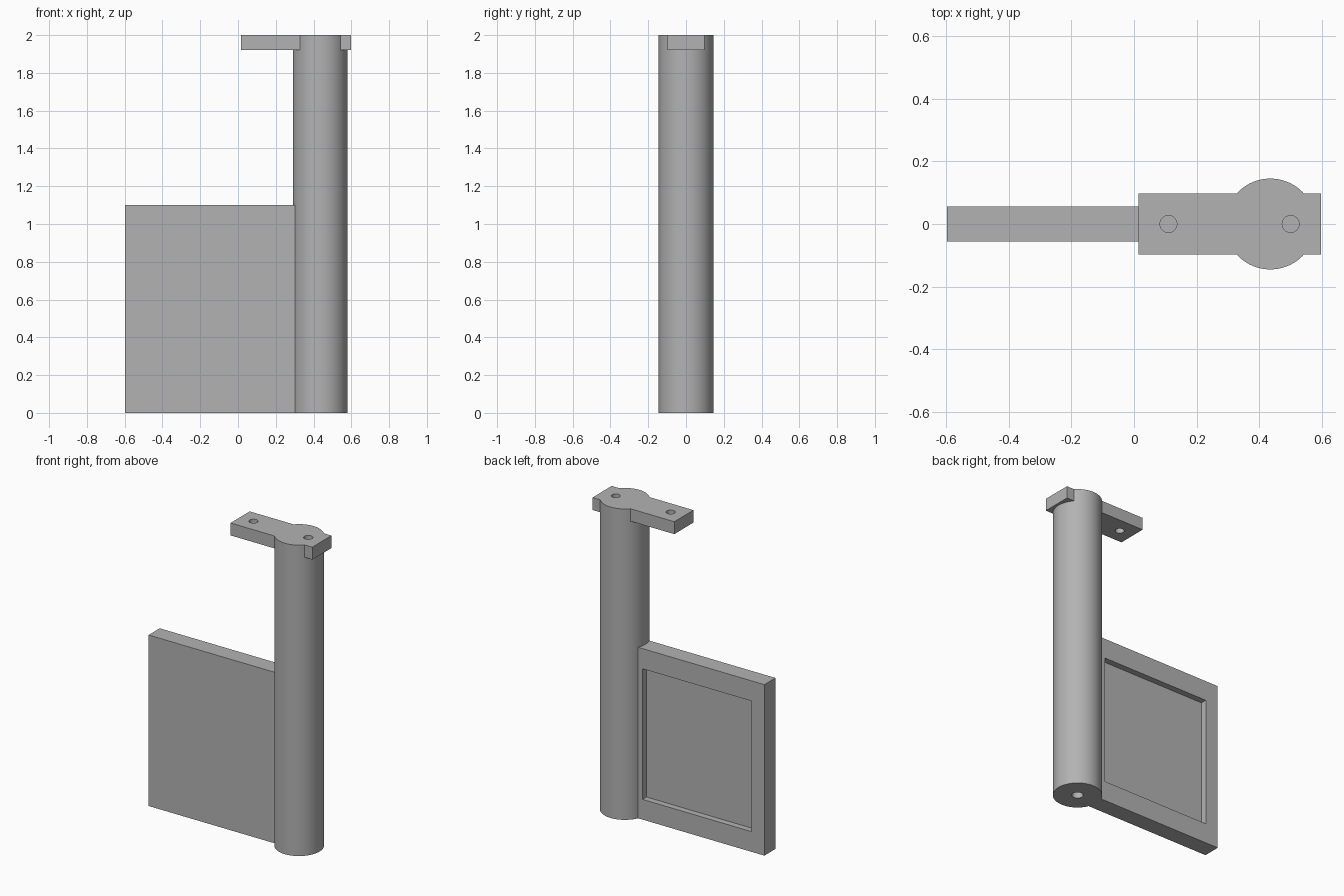
import bpy
import bmesh
from math import asin, cos, sin, pi

cube = bpy.data.objects.get("Cube")
if cube:
    bpy.data.objects.remove(cube, do_unlink=True)

GREY = (0.45, 0.45, 0.45, 1)
grey = bpy.data.materials.new("plain grey")
grey.use_nodes = True
grey.diffuse_color = GREY
grey.node_tree.nodes["Principled BSDF"].inputs["Base Color"].default_value = GREY

POST_X, POST_R = 0.435, 0.145
HEIGHT, BRACKET_Z = 2.0, 1.92
END = 0.597


def extrude_outline(name, points, z0, z1):
    """Prism from a counter-clockwise outline in x and y."""
    bm = bmesh.new()
    low = [bm.verts.new((x, y, z0)) for x, y in points]
    high = [bm.verts.new((x, y, z1)) for x, y in points]
    bm.faces.new(low[::-1])
    bm.faces.new(high)
    n = len(points)
    for i in range(n):
        j = (i + 1) % n
        bm.faces.new((low[i], low[j], high[j], high[i]))
    mesh = bpy.data.meshes.new(name)
    bm.to_mesh(mesh)
    bm.free()
    mesh.materials.append(grey)
    obj = bpy.data.objects.new(name, mesh)
    bpy.context.collection.objects.link(obj)
    return obj


def arc(x, r, a0, a1, n):
    return [(x + r * cos(a0 + (a1 - a0) * i / n), r * sin(a0 + (a1 - a0) * i / n))
            for i in range(n + 1)]


def rod(name, x, r, z0, z1, n=32):
    return extrude_outline(name, arc(x, r, 0, 2 * pi, n)[:-1], z0, z1)


def box(name, x0, x1, y0, y1, z0, z1):
    return extrude_outline(name, [(x0, y0), (x1, y0), (x1, y1), (x0, y1)], z0, z1)


def cut(obj, cutter):
    """Subtract the cutter, apply the result and discard the cutter."""
    cutter.hide_render = True
    mod = obj.modifiers.new("cut", "BOOLEAN")
    mod.operation = "DIFFERENCE"
    mod.solver = "EXACT"
    mod.object = cutter
    bpy.context.view_layer.objects.active = obj
    bpy.ops.object.modifier_apply(modifier=mod.name)
    bpy.data.objects.remove(cutter, do_unlink=True)


# Round post with a blind bore in its foot
post = rod("post", POST_X, POST_R, 0, BRACKET_Z, 96)
cut(post, rod("bore_cutter", POST_X, 0.034, -0.1, 0.3))

# Flat bracket that swells to the post's outline, with two screw holes
half = 0.0975
a = asin(half / POST_R)
outline = [(0.015, half), (0.015, -half)]
outline += arc(POST_X, POST_R, a - pi, -a, 32)
outline += [(END, -half), (END, half)]
outline += arc(POST_X, POST_R, a, pi - a, 32)
bracket = extrude_outline("top_bracket", outline, BRACKET_Z, HEIGHT)
for hole_x in (0.11, 0.5):
    cut(bracket, rod("hole_cutter", hole_x, 0.027, BRACKET_Z - 0.1, HEIGHT + 0.1))

# Side panel, hollowed to fit the post and recessed on its back
thick = 0.0565
panel = box("side_panel", -END, 0.35, -thick, thick, 0, 1.1)
cut(panel, rod("post_cutter", POST_X, POST_R, -0.1, 1.2, 96))
cut(panel, box("recess_cutter", -0.505, 0.27, thick - 0.04, thick + 0.1, 0.13, 0.97))

# Smooth the round walls, keep the corners sharp
for obj in (post, bracket, panel):
    bpy.ops.object.select_all(action="DESELECT")
    obj.select_set(True)
    bpy.context.view_layer.objects.active = obj
    bpy.ops.object.shade_smooth_by_angle(angle=pi / 6)
